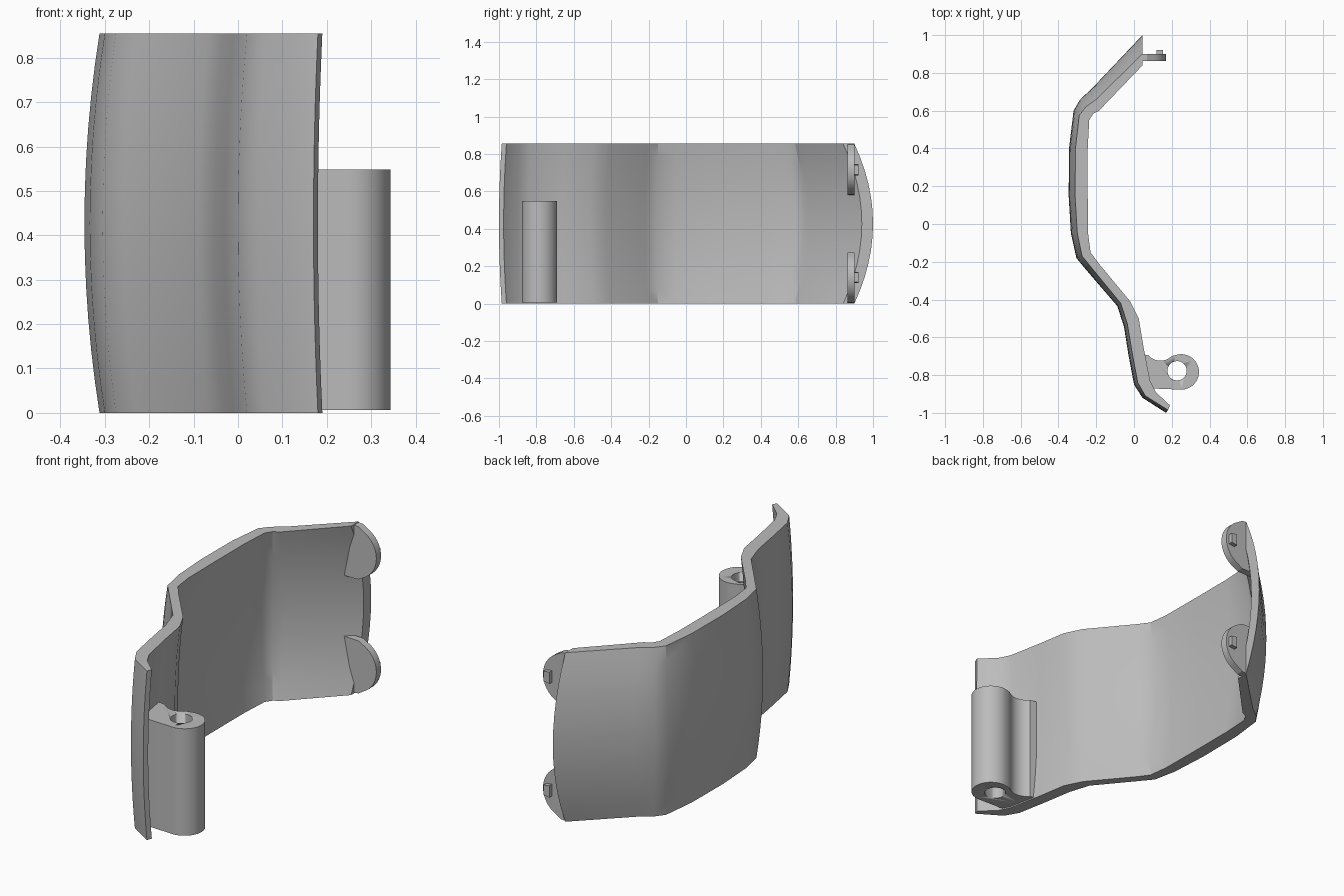
import bpy, bmesh, math

if "Cube" in bpy.data.objects:
    bpy.data.objects.remove(bpy.data.objects["Cube"])

grey = bpy.data.materials.new("plain_grey")
grey.use_nodes = True
colour = (0.5, 0.5, 0.5, 1)
grey.diffuse_color = colour
grey.node_tree.nodes["Principled BSDF"].inputs["Base Color"].default_value = colour
HEIGHT = 0.855


def finish(name, bm, angle=28):
    bmesh.ops.recalc_face_normals(bm, faces=bm.faces)
    mesh = bpy.data.meshes.new(name)
    bm.to_mesh(mesh)
    bm.free()
    mesh.materials.append(grey)
    ob = bpy.data.objects.new(name, mesh)
    bpy.context.collection.objects.link(ob)
    bpy.ops.object.select_all(action='DESELECT')
    ob.select_set(True)
    bpy.context.view_layer.objects.active = ob
    bpy.ops.object.shade_smooth_by_angle(angle=math.radians(angle))
    return ob


def prism(name, profile, place, low, high):
    """Extrude a flat outline between two depths; place maps (u, v, depth) to xyz."""
    bm = bmesh.new()
    a, b = [[bm.verts.new(place(u, v, d)) for u, v in profile] for d in (low, high)]
    bm.faces.new(a)
    bm.faces.new(b)
    n = len(a)
    for i in range(n):
        bm.faces.new((a[i], a[(i + 1) % n], b[(i + 1) % n], b[i]))
    return finish(name, bm)


def arc(cx, cy, r, start, end, n):
    return [(cx + r * math.cos(math.radians(start + (end - start) * i / n)),
             cy + r * math.sin(math.radians(start + (end - start) * i / n))) for i in range(n + 1)]


# Bowed cover: outer and inner outlines with their bulge at mid height
outer = [(.045, .90), (-.20, .66), (-.255, .62), (-.29, .575), (-.31, .40), (-.312, .15),
         (-.30, -.05), (-.275, -.17), (-.23, -.225), (-.07, -.42), (-.035, -.53),
         (-.01, -.68), (.02, -.84), (.06, -.91), (.18, -.985)]
inner = [(.045, .84), (-.185, .60), (-.215, .585), (-.237, .55), (-.245, .40), (-.245, .15),
         (-.243, -.05), (-.23, -.15), (-.19, -.205), (-.02, -.41), (.025, -.50),
         (.05, -.65), (.085, -.83), (.115, -.89), (.19, -.96)]
bulge = [(0, .1), (-.025, .055), (-.03, .04), (-.03, .025), (-.034, 0), (-.034, 0),
         (-.034, 0), (-.03, -.01), (-.03, -.01), (-.018, -.015), (-.018, -.015),
         (-.02, -.01), (-.02, -.01), (-.015, -.01), (-.01, -.015)]
bm = bmesh.new()
rings = []
STEPS = 12
for s in range(STEPS + 1):
    t = s / STEPS
    bow = 1 - (2 * t - 1) ** 2
    rings.append([[bm.verts.new((x + bow * dx, y + bow * dy, t * HEIGHT))
                   for (x, y), (dx, dy) in zip(line, bulge)] for line in (outer, inner)])
last = len(outer) - 1
for low, high in zip(rings, rings[1:]):
    for side in (0, 1):
        for i in range(last):
            bm.faces.new((low[side][i], low[side][i + 1], high[side][i + 1], high[side][i]))
    for i in (0, last):
        bm.faces.new((low[0][i], low[1][i], high[1][i], high[0][i]))
for ring in (rings[0], rings[-1]):
    for i in range(last):
        bm.faces.new((ring[0][i], ring[0][i + 1], ring[1][i + 1], ring[1][i]))
finish("curved_cover", bm)

# Hinge barrel with its web, bored through by a pin hole
hinge_outline = ([(.08, -.87)] + arc(.25, -.783, .094, -90, 110, 24)
                 + arc(.14, -.64, .084, -45, -140, 10) + [(.04, -.69), (.055, -.78)])
hinge = prism("hinge_barrel", hinge_outline, lambda u, v, d: (u, v, d), .007, .548)
bore = prism("hinge_bore_cutter", arc(.228, -.777, .051, 0, 348.75, 31),
             lambda u, v, d: (u, v, d), -.1, .7)
bore.hide_render = True
cut = hinge.modifiers.new("pin_hole", 'BOOLEAN')
cut.operation = 'DIFFERENCE'
cut.solver = 'EXACT'
cut.object = bore
bpy.context.view_layer.objects.active = hinge
bpy.ops.object.modifier_apply(modifier=cut.name)
bpy.data.objects.remove(bore)

# Two rounded clip ears with small wedge pegs, mirrored about mid height
for name, flip in (("lower", False), ("upper", True)):
    def upright(u, v, d, flip=flip):
        return (u, d, HEIGHT - v if flip else v)
    ear = [(.045, .004), (.07, .006)] + arc(.04, .14, .13, -65, 65, 16) + [(.07, .272), (-.01, .274)]
    prism(name + "_clip_ear", ear, upright, .863, .9)
    prism(name + "_clip_peg", [(.12, .11), (.153, .115), (.153, .165), (.12, .17)],
          upright, .895, .921)
